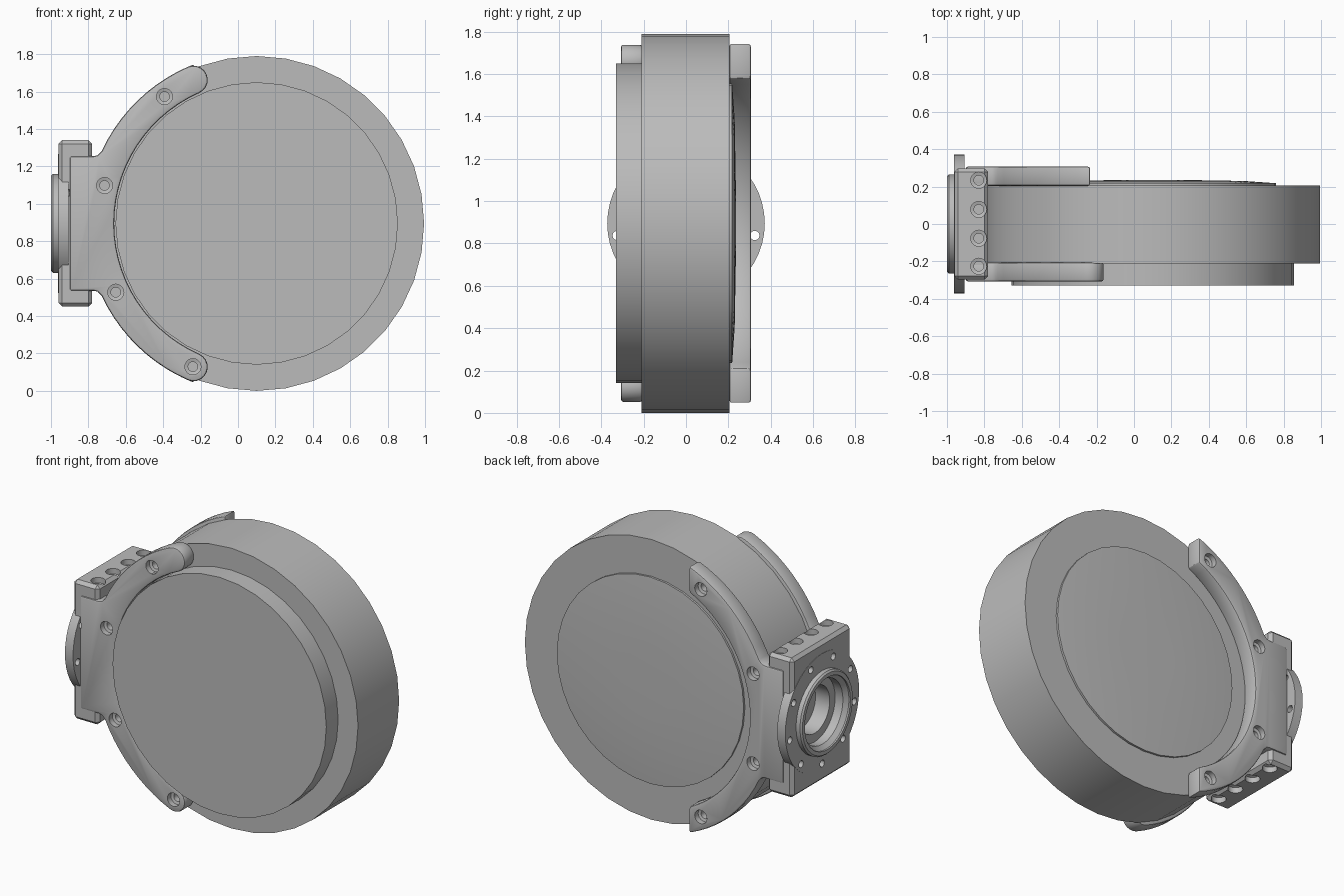
import bpy, bmesh, math
from mathutils import Vector

if "Cube" in bpy.data.objects:
    bpy.data.objects.remove(bpy.data.objects["Cube"])

CX, CZ = 0.10, 0.895          # drum axis
R_IN, R_OUT = 0.762, 0.915    # clamp arm radii
R_MID = (R_IN + R_OUT) / 2

grey = bpy.data.materials.new("machined_grey")
grey.use_nodes = True
grey.diffuse_color = (0.5, 0.5, 0.5, 1)
grey.node_tree.nodes["Principled BSDF"].inputs["Base Color"].default_value = (0.5, 0.5, 0.5, 1)


def finish(bm, name):
    bmesh.ops.recalc_face_normals(bm, faces=bm.faces)
    mesh = bpy.data.meshes.new(name)
    bm.to_mesh(mesh)
    bm.free()
    mesh.materials.append(grey)
    obj = bpy.data.objects.new(name, mesh)
    bpy.context.collection.objects.link(obj)
    return obj


def lathe(name, profile, origin, direction, sides=36):
    """Capped solid of revolution; profile is (radius, distance along direction)."""
    bm = bmesh.new()
    turn = Vector(direction).to_track_quat('Z', 'Y')
    rings = []
    for r, h in profile:
        angles = [math.tau * i / sides for i in range(sides)]
        rings.append([bm.verts.new(Vector(origin) + turn @ Vector((r * math.cos(a), r * math.sin(a), h)))
                      for a in angles])
    for low, high in zip(rings, rings[1:]):
        for i in range(sides):
            j = (i + 1) % sides
            bm.faces.new((low[i], low[j], high[j], high[i]))
    bm.faces.new(rings[0])
    bm.faces.new(rings[-1])
    return finish(bm, name)


def apply(obj, kind, **settings):
    mod = obj.modifiers.new(kind.lower(), kind)
    for key, value in settings.items():
        setattr(mod, key, value)
    bpy.context.view_layer.objects.active = obj
    bpy.ops.object.modifier_apply(modifier=mod.name)


def bevel(obj, width, segments):
    apply(obj, 'BEVEL', width=width, segments=segments, limit_method='ANGLE', angle_limit=math.radians(40))


def cut(obj, cutters):
    for cutter in cutters:
        apply(obj, 'BOOLEAN', object=cutter, operation='DIFFERENCE', solver='EXACT')
        bpy.data.objects.remove(cutter)


def smooth(obj):
    bpy.ops.object.select_all(action='DESELECT')
    obj.select_set(True)
    bpy.context.view_layer.objects.active = obj
    bpy.ops.object.shade_smooth_by_angle(angle=math.radians(30))


def screw_hole(origin, direction, r=0.043):
    """Counterbore cutter running inward along direction."""
    profile = [(r, -0.05), (r, 0.035), (r * 0.6, 0.04), (r * 0.6, 0.085)]
    return lathe("screw_cutter", profile, origin, direction, 20)


def polar(r, degrees):
    a = math.radians(degrees)
    return (r * math.cos(a), r * math.sin(a))


def arc(r, start, end, steps):
    return [polar(r, start + (end - start) * i / steps) for i in range(steps + 1)]


def clamp(name, y0, y1, rounded, hole_angles):
    """Crescent arm pair with its mounting plate, extruded from y0 to y1."""
    if rounded:
        a_in = a_out = 113.8
        c, rad = polar(R_MID, a_in), (R_OUT - R_IN) / 2
        tip = [(c[0] + u, c[1] + w) for u, w in arc(rad, a_in - 180, a_in, 10)][1:-1]
    else:
        a_in, a_out = (math.degrees(math.acos(-0.335 / r)) for r in (R_IN, R_OUT))
        tip = []
    upper = arc(R_IN, 180, a_in, 14) + tip + arc(R_OUT, a_out, 155, 10)
    upper += [(-0.85, 0.365), (-0.87, 0.36), (-1.0, 0.36)]
    outline = upper + [(u, -w) for u, w in reversed(upper[1:])]
    bm = bmesh.new()
    face = bm.faces.new([bm.verts.new((CX + u, y0, CZ + w)) for u, w in outline])
    moved = bmesh.ops.extrude_face_region(bm, geom=[face])["geom"]
    bmesh.ops.translate(bm, vec=(0, y1 - y0, 0), verts=[v for v in moved if isinstance(v, bmesh.types.BMVert)])
    obj = finish(bm, name)
    bevel(obj, 0.012, 2)
    y_face = max(y0, y1, key=abs)
    inward = (0, -math.copysign(1, y_face), 0)
    points = [polar(R_MID, a) for a in hole_angles]
    cut(obj, [screw_hole((CX + u, y_face, CZ + w), inward) for u, w in points])
    smooth(obj)


# Drum: thick body, raised front disc and shallow domed back
drum = lathe("drum", [(0.755, -0.33), (0.755, -0.21), (0.895, -0.21), (0.895, 0.205),
                      (0.66, 0.205), (0.66, 0.218), (0.49, 0.23), (0.2, 0.235)],
             (CX, 0, CZ), (0, 1, 0))
smooth(drum)

# Clamp arms on both faces of the drum
clamp("front_clamp", -0.307, -0.206, True, (126, 166, 206, 246))
clamp("back_clamp", 0.204, 0.307, False, (120, 160, 200, 240))

# Mounting block with bolt holes above and below
bm = bmesh.new()
bmesh.ops.create_cube(bm, size=1)
bmesh.ops.scale(bm, vec=(0.18, 0.596, 0.89), verts=bm.verts)
bmesh.ops.translate(bm, vec=(-0.87, 0, CZ), verts=bm.verts)
block = finish(bm, "mounting_block")
bevel(block, 0.02, 1)
cutters = [screw_hole((-0.83, y, CZ + 0.445 * s), (0, 0, -s))
           for s in (1, -1) for y in (-0.226, -0.076, 0.078, 0.234)]
bore = [(0.205, -0.1), (0.205, 0.09), (0.15, 0.09), (0.15, 0.19)]
cutters.append(lathe("bore_cutter", bore, (-1, 0, CZ), (1, 0, 0)))


def flange_holes():
    spots = [polar(0.33, 270 + 40 * i) for i in range(9)]
    return [lathe("bolt_cutter", [(0.022, -0.05), (0.022, 0.08)], (-0.962, y, CZ + z), (1, 0, 0), 16)
            for y, z in spots]


cut(block, cutters + flange_holes())
smooth(block)

# Round flange showing at both sides of the block
flange = lathe("side_flange", [(0.372, -0.962), (0.372, -0.905)], (0, 0, CZ), (1, 0, 0), 48)
cut(flange, flange_holes() + [lathe("bore_cutter", [(0.205, -1.1), (0.205, -0.8)], (0, 0, CZ), (1, 0, 0))])
smooth(flange)

# Chamfered collar ring around the bore
collar = lathe("collar_ring", [(0.264, -0.95), (0.264, -0.99), (0.254, -1.0)], (0, 0, CZ), (1, 0, 0))
cut(collar, [lathe("bore_cutter", [(0.23, -1.1), (0.23, -0.99), (0.205, -0.965), (0.205, -0.8)],
                   (0, 0, CZ), (1, 0, 0))])
smooth(collar)
